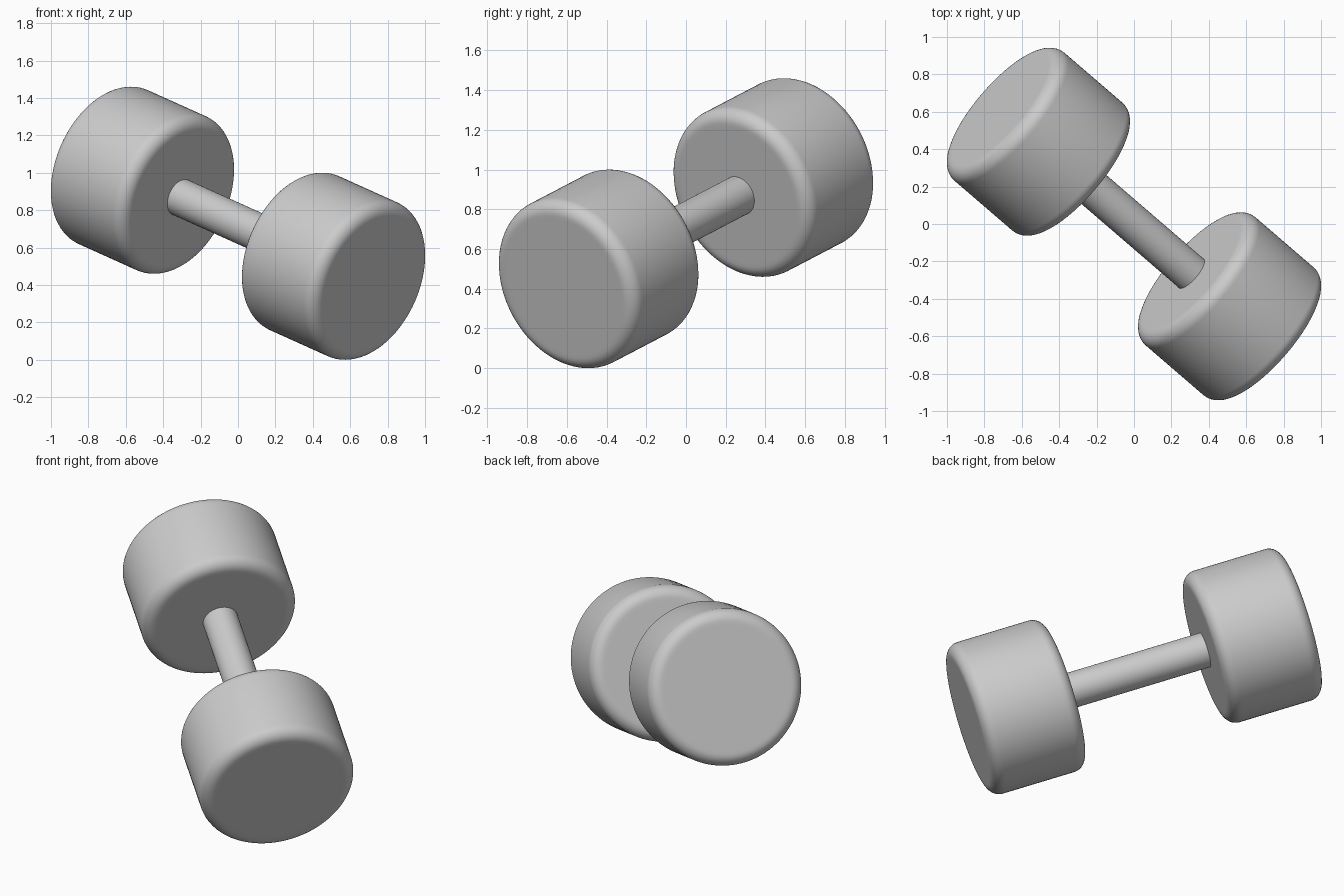
import bpy, math
from mathutils import Vector

if "Cube" in bpy.data.objects:
    bpy.data.objects.remove(bpy.data.objects["Cube"])

CENTRE = Vector((0, 0, 0.73))
HALF = Vector((0.511, -0.44, -0.23))      # centre of dumbbell to centre of one head
ROT = HALF.to_track_quat('Z', 'Y')


def lathe(name, profile, location, sides):
    """Revolve a closed (radius, z) profile about z, then tilt it onto the bar axis."""
    verts, faces, n = [], [], len(profile)
    for i in range(sides):
        a = 2 * math.pi * i / sides
        verts += [(r * math.cos(a), r * math.sin(a), z) for r, z in profile]
    for i in range(sides):
        j = (i + 1) % sides
        for k in range(n - 1):
            faces.append((i * n + k, j * n + k, j * n + k + 1, i * n + k + 1))
    faces.append([i * n for i in reversed(range(sides))])
    faces.append([i * n + n - 1 for i in range(sides)])
    mesh = bpy.data.meshes.new(name)
    mesh.from_pydata(verts, [], faces)
    obj = bpy.data.objects.new(name, mesh)
    bpy.context.collection.objects.link(obj)
    obj.rotation_mode = 'QUATERNION'
    obj.rotation_quaternion = ROT
    obj.location = location
    bpy.ops.object.select_all(action='DESELECT')
    obj.select_set(True)
    bpy.context.view_layer.objects.active = obj
    bpy.ops.object.shade_smooth_by_angle(angle=math.radians(35))
    return obj


# Head profile: flat ends with rounded rims
R, H, F, STEPS = 0.451, 0.285, 0.07, 8
rim = [(R - F + F * math.sin(t), H - F + F * math.cos(t))
       for t in (math.pi / 2 * s / STEPS for s in range(STEPS + 1))]
top = [(R - F - 0.02, H)] + rim
head = [(r, -z) for r, z in top] + [(r, z) for r, z in reversed(top)]

# Two weights, one at each end
for name, side in (("weight_lower", 1), ("weight_upper", -1)):
    lathe(name, head, CENTRE + side * HALF, 96)

# Handle bar running into both weights
half_bar = HALF.length - H + 0.05
lathe("handle_bar", [(0.102, -half_bar), (0.102, half_bar)], CENTRE, 64)
